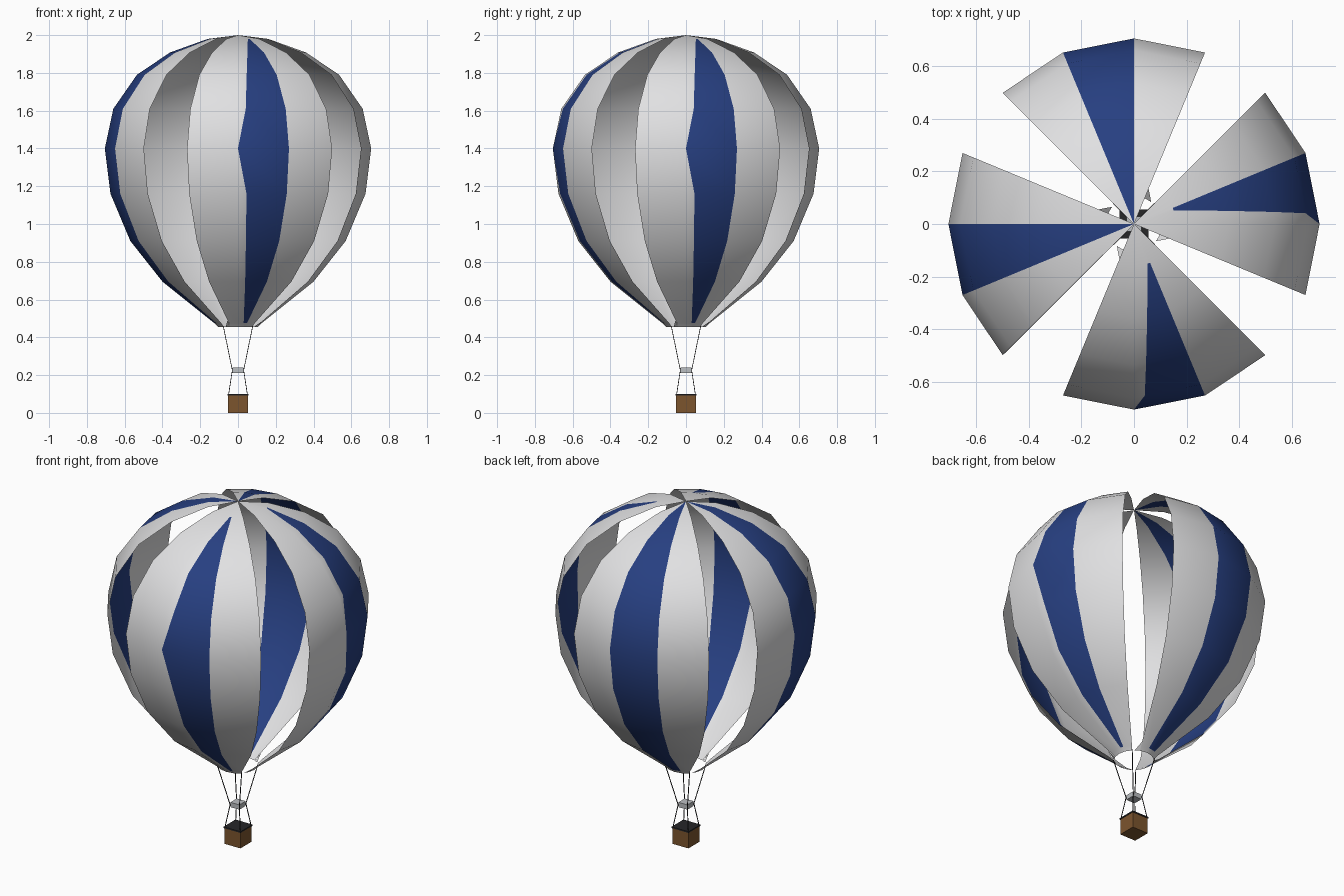
import bpy, bmesh
from math import sin, cos, radians
from mathutils import Vector

old = bpy.data.objects.get("Cube")
if old:
    bpy.data.objects.remove(old, do_unlink=True)


def material(name, rgb, rough=0.8):
    m = bpy.data.materials.new(name)
    m.use_nodes = True
    m.diffuse_color = (*rgb, 1)
    bsdf = m.node_tree.nodes["Principled BSDF"]
    bsdf.inputs["Base Color"].default_value = (*rgb, 1)
    bsdf.inputs["Roughness"].default_value = rough
    return m


WHITE = material("white fabric", (0.75, 0.75, 0.76))
BLUE = material("blue fabric", (0.02, 0.05, 0.22))
BROWN = material("brown wicker", (0.2, 0.09, 0.027))
DARK = material("dark trim", (0.02, 0.02, 0.022))
GREY = material("grey metal", (0.5, 0.52, 0.54))


def link(name, bm, *mats):
    me = bpy.data.meshes.new(name)
    bm.to_mesh(me)
    bm.free()
    for m in mats:
        me.materials.append(m)
    ob = bpy.data.objects.new(name, me)
    bpy.context.collection.objects.link(ob)
    return ob


def box(name, half, z0, z1, mat):
    bm = bmesh.new()
    bmesh.ops.create_cube(bm, size=1)
    for v in bm.verts:
        v.co = (v.co.x * 2 * half, v.co.y * 2 * half, z1 if v.co.z > 0 else z0)
    return link(name, bm, mat)


# Envelope profile: radius, height, sideways offset of the white overlap
PROFILE = [(0, 2.0, 0), (0.16, 1.98, 0.052), (0.36, 1.908, 0.05),
           (0.535, 1.79, 0.046), (0.66, 1.61, 0.041), (0.705, 1.40, 0),
           (0.675, 1.16, 0.045), (0.57, 0.91, 0.042), (0.40, 0.695, 0.038),
           (0.125, 0.475, 0.03), (0.106, 0.455, 0.03)]
STEP = 22.5


def ring_point(r, z, deg):
    return Vector((r * cos(radians(deg)), r * sin(radians(deg)), z))


def gore(name, start, overlap):
    """Three panels wide: white, blue, white, with a gap left after it."""
    bm = bmesh.new()
    rows = []
    for r, z, off in PROFILE:
        cols = [ring_point(r, z, start + i * STEP) for i in range(4)]
        if overlap:
            t = min(1, off / (r * sin(radians(STEP)))) if r else 0
            cols.insert(2, cols[1].lerp(cols[2], t))
        rows.append([bm.verts.new(c) for c in cols])
    blue_col = 2 if overlap else 1
    last = len(rows) - 2
    for i, (a, b) in enumerate(zip(rows, rows[1:])):
        for c in range(len(a) - 1):
            f = bm.faces.new((a[c], b[c], b[c + 1], a[c + 1]))
            plain = i == last or (overlap and i == 0)
            f.material_index = 1 if c == blue_col and not plain else 0
    bmesh.ops.remove_doubles(bm, verts=bm.verts, dist=0.0005)
    ob = link(name, bm, WHITE, BLUE)
    bpy.ops.object.select_all(action="DESELECT")
    ob.select_set(True)
    bpy.context.view_layer.objects.active = ob
    bpy.ops.object.shade_smooth_by_angle(angle=radians(40))


# Four gores around the axis; the front and one side carry the overlap
for k, side in enumerate(("front", "left", "back", "right")):
    gore(side + "_gore", -112.5 + 90 * k, k < 2)

# Small loose tabs at the mouth, one beside each gap
bm = bmesh.new()
for k in range(4):
    a = 90 * k
    bm.faces.new([bm.verts.new(p) for p in (
        ring_point(0.106, 0.455, a + 67.5), ring_point(0.106, 0.455, a + 52),
        ring_point(0.145, 0.49, a + 67.5))])
link("mouth_tabs", bm, WHITE)

# Basket, its dark top and the burner block
box("basket", 0.052, 0, 0.094, BROWN)
box("basket_top", 0.055, 0.092, 0.1, DARK)
box("burner", 0.029, 0.212, 0.24, GREY)

# Ropes from the mouth past the burner to the basket corners
curve = bpy.data.curves.new("ropes", "CURVE")
curve.dimensions = "3D"
curve.bevel_depth = 0.0025
curve.bevel_resolution = 0
for sx in (-1, 1):
    for sy in (-1, 1):
        path = curve.splines.new("POLY")
        path.points.add(2)
        for p, (d, z) in zip(path.points, ((0.078, 0.46), (0.03, 0.226), (0.05, 0.095))):
            p.co = (sx * d, sy * d, z, 1)
curve.materials.append(DARK)
bpy.context.collection.objects.link(bpy.data.objects.new("ropes", curve))
